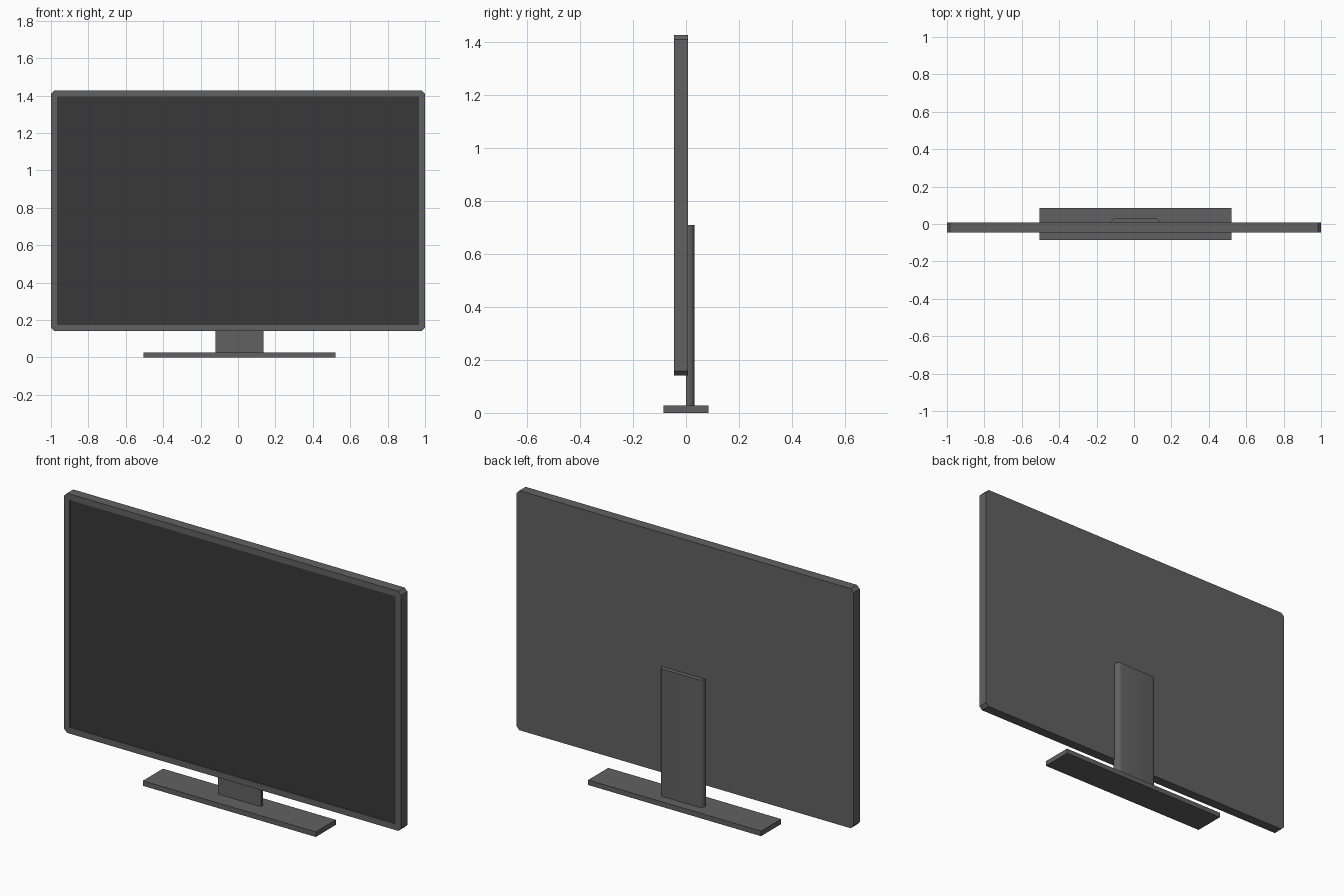
import bpy, bmesh
from math import pi, cos, sin

if "Cube" in bpy.data.objects:
    bpy.data.objects.remove(bpy.data.objects["Cube"])


def material(name, value):
    mat = bpy.data.materials.new(name)
    mat.diffuse_color = (value, value, value, 1)
    mat.use_nodes = True
    mat.node_tree.nodes["Principled BSDF"].inputs["Base Color"].default_value = mat.diffuse_color
    return mat


frame_grey = material("frame_grey", 0.12)
screen_grey = material("screen_grey", 0.04)


def prism(name, profile, offset, mat=None):
    """Extrude a closed planar profile of 3D points along an offset."""
    bm = bmesh.new()
    face = bm.faces.new([bm.verts.new(p) for p in profile])
    ext = bmesh.ops.extrude_face_region(bm, geom=[face], use_keep_orig=True)
    moved = [v for v in ext["geom"] if isinstance(v, bmesh.types.BMVert)]
    bmesh.ops.translate(bm, vec=offset, verts=moved)
    bmesh.ops.recalc_face_normals(bm, faces=bm.faces)
    mesh = bpy.data.meshes.new(name)
    bm.to_mesh(mesh)
    bm.free()
    obj = bpy.data.objects.new(name, mesh)
    bpy.context.collection.objects.link(obj)
    if mat:
        mesh.materials.append(mat)
    return obj


def box(name, x, y, z, mat=None):
    base = [(x[0], y[0], z[0]), (x[1], y[0], z[0]),
            (x[1], y[1], z[0]), (x[0], y[1], z[0])]
    return prism(name, base, (0, 0, z[1] - z[0]), mat)


# Casing: slab with chamfered corners
front, back, z0, z1, c = -0.045, 0.008, 0.141, 1.426, 0.017
outline = [(-1 + c, z0), (1 - c, z0), (1, z0 + c), (1, z1 - c),
           (1 - c, z1), (-1 + c, z1), (-1, z1 - c), (-1, z0 + c)]
casing = prism("casing", [(x, front, z) for x, z in outline],
               (0, back - front, 0), frame_grey)

# Shallow recess in the casing front
sx, sz = (-0.967, 0.967), (0.174, 1.394)
cutter = box("recess_cutter", sx, (front - 0.05, front + 0.007), sz, frame_grey)
cut = casing.modifiers.new("recess", 'BOOLEAN')
cut.operation = 'DIFFERENCE'
cut.solver = 'EXACT'
cut.object = cutter
bpy.context.view_layer.objects.active = casing
casing.select_set(True)
bpy.ops.object.modifier_apply(modifier=cut.name)
bpy.data.objects.remove(cutter)

# Screen panel sitting in the recess
box("screen", sx, (front + 0.005, front + 0.01), sz, screen_grey)

# Neck: flat front, rounded back corners
cx, half, depth, r, steps = 0.008, 0.128, 0.033, 0.024, 5
right = [(half, 0.0)] + [
    (half - r + r * cos(a), depth - r + r * sin(a))
    for a in (i * pi / 2 / steps for i in range(steps + 1))]
section = right + [(-x, y) for x, y in reversed(right)]
neck = prism("neck", [(cx + x, y, 0.02) for x, y in section],
             (0, 0, 0.69), frame_grey)
bpy.ops.object.select_all(action='DESELECT')
neck.select_set(True)
bpy.context.view_layer.objects.active = neck
bpy.ops.object.shade_smooth_by_angle(angle=pi / 6)

# Foot plate
box("foot", (cx - 0.513, cx + 0.513), (-0.085, 0.085), (0, 0.027), frame_grey)
